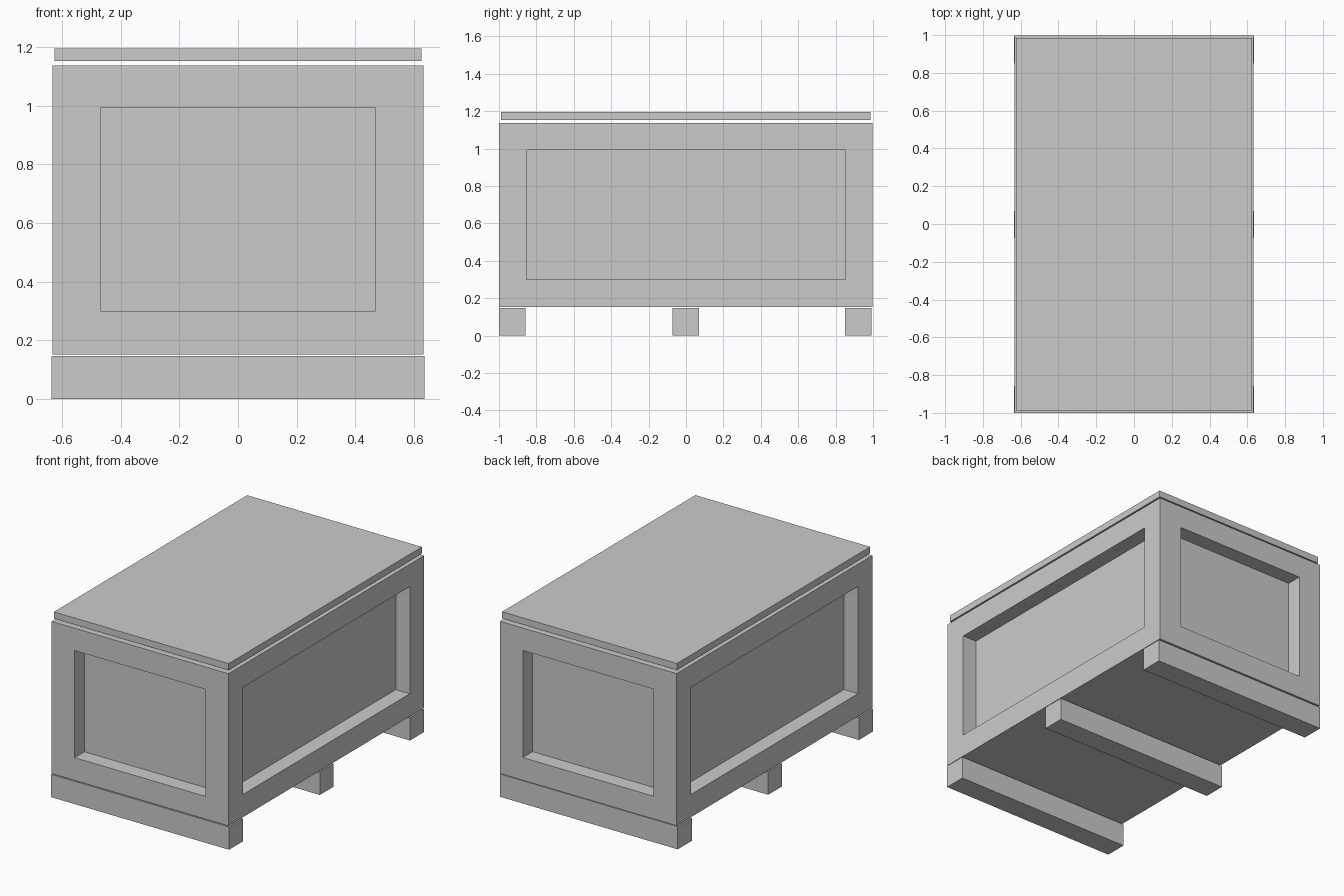
import bpy
import bmesh
from mathutils import Vector

cube = bpy.data.objects.get("Cube")
if cube:
    bpy.data.objects.remove(cube, do_unlink=True)

# Single plain grey finish
grey = bpy.data.materials.new("light grey")
grey.use_nodes = True
grey.diffuse_color = (0.6, 0.6, 0.6, 1)
grey.node_tree.nodes["Principled BSDF"].inputs["Base Color"].default_value = (0.6, 0.6, 0.6, 1)


def box_mesh(low, high):
    """Return a bmesh box spanning two opposite corners."""
    low, high = Vector(low), Vector(high)
    bm = bmesh.new()
    bmesh.ops.create_cube(bm, size=1)
    bmesh.ops.scale(bm, vec=high - low, verts=bm.verts)
    bmesh.ops.translate(bm, vec=(low + high) / 2, verts=bm.verts)
    return bm


def add_part(name, bm):
    mesh = bpy.data.meshes.new(name)
    bm.to_mesh(mesh)
    bm.free()
    mesh.materials.append(grey)
    obj = bpy.data.objects.new(name, mesh)
    bpy.context.collection.objects.link(obj)
    return obj


# Crate body with a recessed panel in each of its four walls
BOTTOM, TOP = 0.153, 1.137
PANEL_BOTTOM, PANEL_TOP = 0.30, 0.992
DEPTH = 0.1
body = box_mesh((-0.632, -1, BOTTOM), (0.632, 0.998, TOP))
body.normal_update()
walls = [f for f in body.faces if abs(f.normal.z) < 0.5]
for wall in walls:
    normal = wall.normal.copy()
    bmesh.ops.inset_individual(body, faces=[wall], thickness=0.1)
    # Fit the inset outline to the panel opening
    for v in wall.verts:
        v.co.z = PANEL_TOP if v.co.z > 0.6 else PANEL_BOTTOM
        if abs(normal.y) > 0.5:
            v.co.x = 0.468 if v.co.x > 0 else -0.468
        else:
            v.co.y = 0.852 if v.co.y > 0 else -0.854
    # Push the panel straight in, leaving square reveals
    panel = bmesh.ops.extrude_discrete_faces(body, faces=[wall])["faces"][0]
    bmesh.ops.translate(body, vec=-normal * DEPTH, verts=panel.verts)
bmesh.ops.recalc_face_normals(body, faces=body.faces)
add_part("crate_body", body)

# Lid held just above the body
add_part("lid", box_mesh((-0.625, -0.988, 1.153), (0.625, 0.986, 1.196)))

# Three skids running across the underside
for name, y0, y1 in (("front_skid", -1, -0.857),
                     ("middle_skid", -0.073, 0.069),
                     ("back_skid", 0.849, 0.993)):
    add_part(name, box_mesh((-0.636, y0, 0), (0.636, y1, 0.147)))
